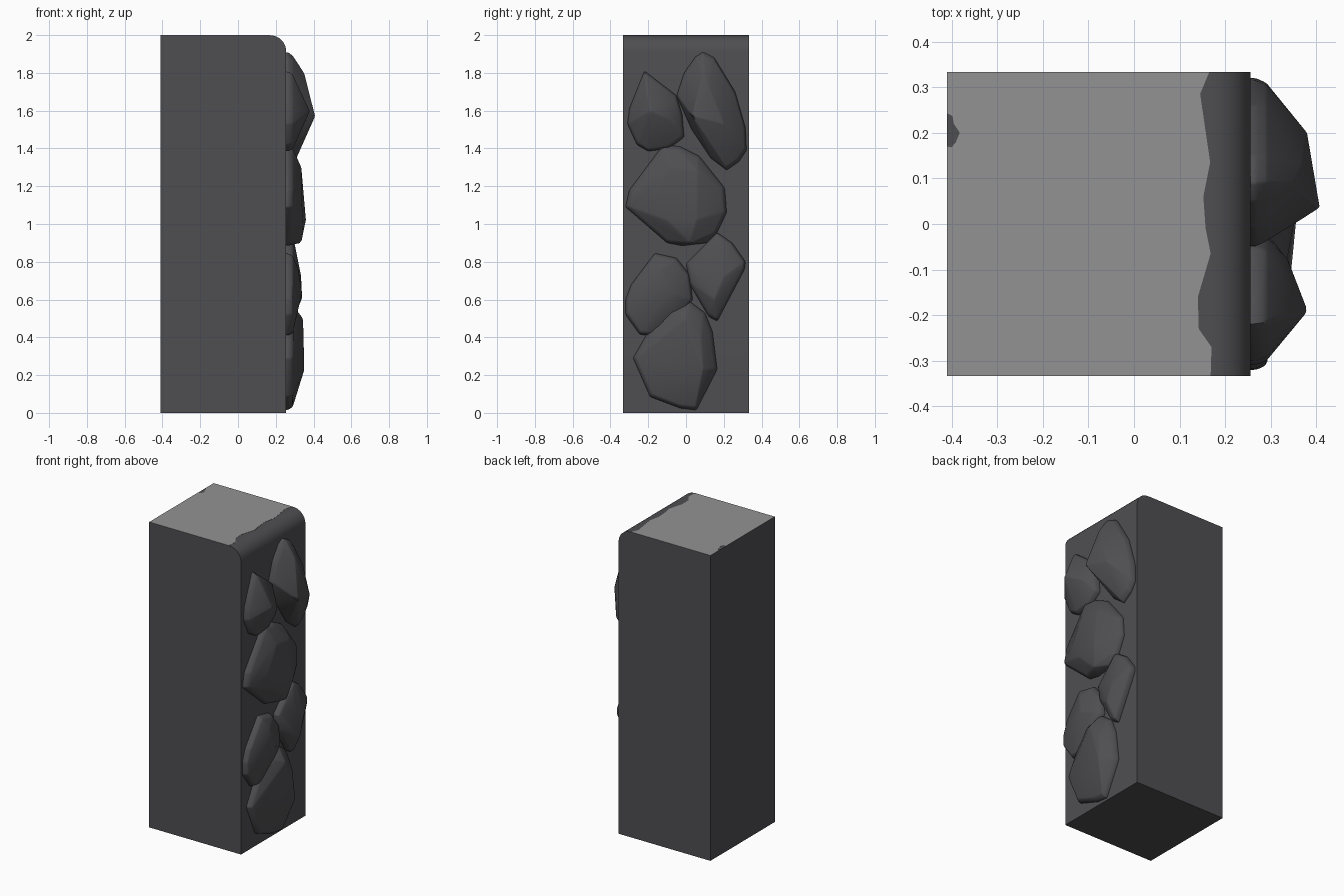
import bpy, bmesh, math
from mathutils import Vector

if "Cube" in bpy.data.objects:
    bpy.data.objects.remove(bpy.data.objects["Cube"])


def material(name, rgb):
    m = bpy.data.materials.new(name)
    m.diffuse_color = (*rgb, 1)
    m.use_nodes = True
    m.node_tree.nodes["Principled BSDF"].inputs["Base Color"].default_value = m.diffuse_color
    return m


DARK = material("dark stone", (0.078, 0.077, 0.083))
LIGHT = material("light grey top", (0.29, 0.29, 0.295))
FACE_X, BACK_X, HALF_Y = 0.255, -0.41, 0.333


def finish(bm, name, mat, angle=None):
    bmesh.ops.recalc_face_normals(bm, faces=bm.faces)
    me = bpy.data.meshes.new(name)
    bm.to_mesh(me)
    bm.free()
    me.materials.append(mat)
    ob = bpy.data.objects.new(name, me)
    bpy.context.collection.objects.link(ob)
    if angle:
        bpy.ops.object.select_all(action='DESELECT')
        ob.select_set(True)
        bpy.context.view_layer.objects.active = ob
        bpy.ops.object.shade_smooth_by_angle(angle=math.radians(angle))
    return ob


def prism(name, points, offset, mat, angle=None):
    """Extrude a closed 3D outline along an offset."""
    bm = bmesh.new()
    face = bm.faces.new([bm.verts.new(p) for p in points])
    ext = bmesh.ops.extrude_face_region(bm, geom=[face])
    bmesh.ops.translate(bm, vec=offset,
                        verts=[v for v in ext["geom"] if isinstance(v, bmesh.types.BMVert)])
    return finish(bm, name, mat, angle)


def rock(name, outline, peaks):
    """Faceted stone: (y, z) outline on the wall, peaks as (y, z, x)."""
    n = len(outline)
    cy, cz = sum(p[0] for p in outline) / n, sum(p[1] for p in outline) / n
    bm = bmesh.new()
    for y, z in outline:
        bm.verts.new((FACE_X - 0.02, y, z))
        bm.verts.new((FACE_X + 0.012, y, z))
        bm.verts.new((FACE_X + 0.035, cy + (y - cy) * 0.94, cz + (z - cz) * 0.94))
    for y, z, x in peaks:
        bm.verts.new((x, y, z))
    res = bmesh.ops.convex_hull(bm, input=bm.verts)
    loose = [v for v in bm.verts if not v.link_faces]
    bmesh.ops.delete(bm, geom=loose, context='VERTS')
    bmesh.ops.dissolve_limit(bm, angle_limit=math.radians(6), verts=bm.verts, edges=bm.edges)
    ob = finish(bm, name, DARK)
    bev = ob.modifiers.new("soft edges", 'BEVEL')
    bev.width, bev.segments = 0.008, 2
    bev.limit_method, bev.angle_limit = 'ANGLE', math.radians(15)
    bpy.context.view_layer.objects.active = ob
    ob.select_set(True)
    bpy.ops.object.modifier_apply(modifier=bev.name)
    bpy.ops.object.shade_smooth_by_angle(angle=math.radians(30))
    ob.select_set(False)


# wall block with a rounded top edge on the rocky side
TOP, R = 1.999, 0.085
profile = [(BACK_X, 0), (FACE_X, 0)]
for i in range(9):
    a = math.radians(90 * i / 8)
    profile.append((FACE_X - R + R * math.cos(a), TOP - R + R * math.sin(a)))
profile.append((BACK_X, TOP))
prism("wall_block", [(x, -HALF_Y, z) for x, z in profile],
      Vector((0, 2 * HALF_Y, 0)), DARK, 30)

# light top surface with a ragged front border and a small worn notch
border = [(0.168, -HALF_Y), (0.17, -0.27), (0.142, -0.23), (0.14, -0.16), (0.168, -0.065),
          (0.157, -0.01), (0.152, 0.06), (0.167, 0.135), (0.145, 0.285), (0.165, HALF_Y)]
notch = [(BACK_X, 0.243), (-0.398, 0.237), (-0.395, 0.22), (-0.382, 0.2),
         (-0.39, 0.18), (-0.4, 0.168), (BACK_X, 0.17)]
cap = border + [(BACK_X, HALF_Y)] + notch + [(BACK_X, -HALF_Y)]
prism("top_surface", [(x, y, TOP - 0.0005) for x, y in cap], Vector((0, 0, 0.0015)), LIGHT)

# stones set into the wall
rock("upper_right_stone",
     [(0.09, 1.91), (0.15, 1.88), (0.26, 1.7), (0.315, 1.51), (0.32, 1.39), (0.28, 1.33),
      (0.215, 1.285), (0.13, 1.35), (0.03, 1.5), (-0.05, 1.68), (-0.01, 1.8), (0.05, 1.885)],
     [(0.035, 1.57, 0.408), (0.2, 1.53, 0.38), (0.09, 1.8, 0.35), (0.13, 1.71, 0.37)])
rock("upper_left_stone",
     [(-0.22, 1.81), (-0.15, 1.75), (-0.05, 1.68), (-0.02, 1.58), (-0.01, 1.46),
      (-0.09, 1.4), (-0.2, 1.385), (-0.26, 1.42), (-0.31, 1.53), (-0.3, 1.61)],
     [(-0.19, 1.6, 0.382), (-0.08, 1.55, 0.34), (-0.2, 1.7, 0.33)])
rock("middle_stone",
     [(-0.12, 1.42), (-0.03, 1.41), (0.07, 1.36), (0.205, 1.19), (0.215, 1.06), (0.16, 0.945),
      (0.11, 0.9), (-0.02, 0.885), (-0.1, 0.9), (-0.28, 1.07), (-0.32, 1.09), (-0.3, 1.18)],
     [(0.055, 1.02, 0.36), (-0.1, 1.02, 0.345), (0.06, 1.28, 0.335),
      (-0.17, 1.14, 0.335), (-0.08, 1.3, 0.335), (0.02, 0.9, 0.335)])
rock("lower_right_stone",
     [(0.165, 0.955), (0.245, 0.9), (0.315, 0.8), (0.31, 0.76), (0.165, 0.485),
      (0.12, 0.51), (0.02, 0.68), (0.0, 0.79), (0.07, 0.865)],
     [(0.2, 0.72, 0.335), (0.15, 0.6, 0.34), (0.13, 0.84, 0.31), (0.04, 0.78, 0.3)])
rock("lower_left_stone",
     [(-0.165, 0.845), (-0.05, 0.82), (0.02, 0.73), (0.035, 0.6), (-0.04, 0.5),
      (-0.19, 0.41), (-0.245, 0.415), (-0.32, 0.52), (-0.32, 0.6), (-0.29, 0.68)],
     [(-0.13, 0.76, 0.32), (-0.09, 0.64, 0.34), (-0.18, 0.5, 0.31)])
rock("bottom_stone",
     [(-0.1, 0.56), (0.02, 0.59), (0.1, 0.53), (0.14, 0.43), (0.165, 0.23), (0.1, 0.1),
      (0.055, 0.015), (-0.03, 0.025), (-0.19, 0.085), (-0.24, 0.23), (-0.28, 0.29), (-0.2, 0.43)],
     [(0.09, 0.23, 0.352), (0.08, 0.41, 0.34), (0.0, 0.5, 0.345), (-0.12, 0.31, 0.325)])
